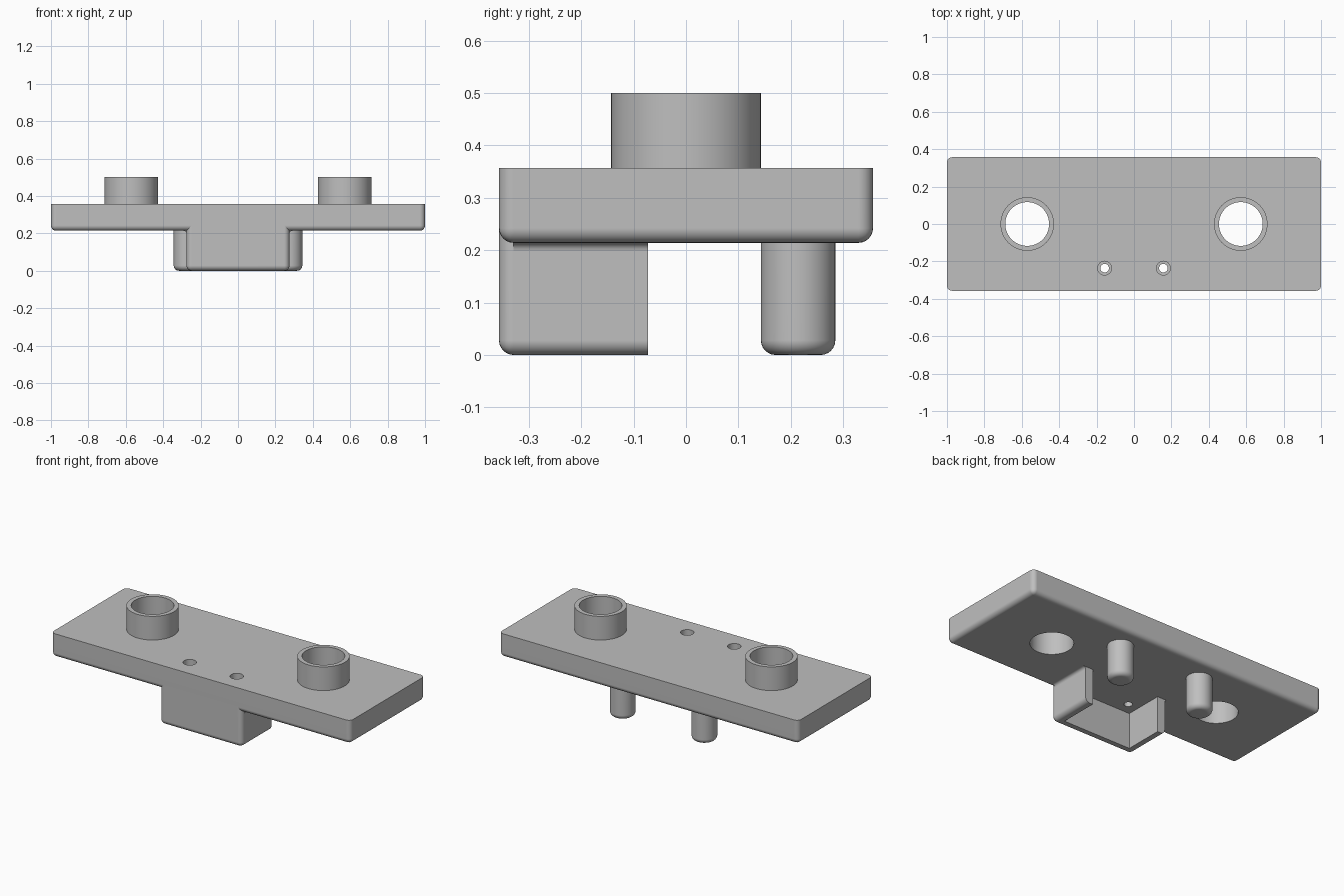
import bpy, bmesh
from math import pi, sin, cos, radians
from mathutils import Vector

default = bpy.data.objects.get("Cube")
if default:
    bpy.data.objects.remove(default, do_unlink=True)

GREY = (0.52, 0.52, 0.52, 1)
mat = bpy.data.materials.new("plain grey")
mat.use_nodes = True
mat.diffuse_color = GREY
mat.node_tree.nodes["Principled BSDF"].inputs["Base Color"].default_value = GREY

HALF_X, HALF_Y = 1.0, 0.357
BASE, TOP, BOSS_TOP = 0.214, 0.357, 0.5
ROUND = 0.028


def make(name, bm):
    bmesh.ops.recalc_face_normals(bm, faces=bm.faces)
    mesh = bpy.data.meshes.new(name)
    bm.to_mesh(mesh)
    bm.free()
    mesh.materials.append(mat)
    ob = bpy.data.objects.new(name, mesh)
    bpy.context.collection.objects.link(ob)
    return ob


def activate(ob):
    bpy.ops.object.select_all(action='DESELECT')
    ob.select_set(True)
    bpy.context.view_layer.objects.active = ob


def finish(ob):
    activate(ob)
    bpy.ops.object.shade_smooth_by_angle(angle=radians(30))
    ob.modifiers.new("flat_faces", 'WEIGHTED_NORMAL').keep_sharp = True


def lathe(name, profile, x, y, closed=False, steps=64):
    """Turn an (r, z) profile round the vertical through x, y."""
    bm = bmesh.new()
    vs = [bm.verts.new((x + r, y, z)) for r, z in profile]
    edges = [bm.edges.new(p) for p in zip(vs, vs[1:])]
    if closed:
        edges.append(bm.edges.new((vs[-1], vs[0])))
    bmesh.ops.spin(bm, geom=vs + edges, cent=(x, y, 0), axis=(0, 0, 1),
                   angle=2 * pi, steps=steps)
    bmesh.ops.remove_doubles(bm, verts=bm.verts, dist=1e-4)
    return make(name, bm)


def prism(points, offset):
    """Extrude a flat outline of 3D points."""
    bm = bmesh.new()
    face = bm.faces.new([bm.verts.new(p) for p in points])
    out = bmesh.ops.extrude_face_region(bm, geom=[face], use_keep_orig=True)
    moved = [v for v in out["geom"] if isinstance(v, bmesh.types.BMVert)]
    bmesh.ops.translate(bm, verts=moved, vec=offset)
    return bm


def round_edges(bm, rule):
    chosen = [e for e in bm.edges if rule(*(v.co for v in e.verts))]
    bmesh.ops.bevel(bm, geom=chosen, offset=ROUND, segments=6,
                    profile=0.5, affect='EDGES')


def upright(a, b):
    return abs(a.z - b.z) > 0.05


# Base plate: rounded corners and underside, crisp top
bm = prism([(sx * HALF_X, sy * HALF_Y, BASE)
            for sx, sy in ((-1, -1), (1, -1), (1, 1), (-1, 1))],
           Vector((0, 0, TOP - BASE)))
round_edges(bm, lambda a, b: upright(a, b) or a.z + b.z < BASE + TOP)
plate = make("base_plate", bm)

# Holes: two large bores and two small stepped screw holes
cutters = []
for s in (-1, 1):
    cutters.append(lathe("bore_cutter", [(0, 0.1), (0.117, 0.1), (0.117, 0.6), (0, 0.6)],
                         s * 0.571, 0))
    cutters.append(lathe("screw_cutter",
                         [(0, 0.1), (0.023, 0.1), (0.023, 0.285), (0.037, 0.285),
                          (0.037, 0.6), (0, 0.6)], s * 0.157, -0.236, steps=32))
for cutter in cutters:
    cut = plate.modifiers.new("hole", 'BOOLEAN')
    cut.operation, cut.solver, cut.object = 'DIFFERENCE', 'EXACT', cutter
    activate(plate)
    bpy.ops.object.modifier_apply(modifier=cut.name)
    bpy.data.objects.remove(cutter, do_unlink=True)
finish(plate)

# U-shaped bracket under the front edge, open to the back
W, WALL, BACK = 0.275, 0.05, -0.073
outline = [(-W, -HALF_Y), (W, -HALF_Y), (W, BACK), (W - WALL, BACK),
           (W - WALL, WALL - HALF_Y), (WALL - W, WALL - HALF_Y),
           (WALL - W, BACK), (-W, BACK)]
bm = prism([(x, y, 0) for x, y in outline], Vector((0, 0, BASE + ROUND)))


def bracket_rule(a, b):
    mid = (a + b) / 2
    front = abs(mid.y + HALF_Y) < 0.001
    side = abs(abs(mid.x) - W) < 0.001
    if upright(a, b):
        return front and side
    return mid.z < 0.001 and (front or side)


round_edges(bm, bracket_rule)
finish(make("bracket", bm))

for s, side in ((-1, "right"), (1, "left")):
    # Small concave blend where the bracket meets the plate
    r = 0.016
    arc = [(s * (W + r - r * cos(t)), -HALF_Y + ROUND, BASE - r + r * sin(t))
           for t in (i * pi / 10 for i in range(6))]
    corner = [(s * (W - 0.002), -HALF_Y + ROUND, BASE + 0.002)]
    bm = prism(corner + arc, Vector((0, BACK + HALF_Y - ROUND, 0)))
    finish(make(side + "_bracket_blend", bm))

    # Hollow boss on top
    finish(lathe(side + "_boss", [(0.117, TOP), (0.143, TOP), (0.143, BOSS_TOP),
                                  (0.117, BOSS_TOP)], s * 0.571, 0, closed=True))

    # Round-ended locating pin below
    R = 0.071
    tip = [(R - ROUND + ROUND * sin(t), ROUND - ROUND * cos(t))
           for t in (i * pi / 12 for i in range(7))]
    finish(lathe(side + "_pin", [(0, 0)] + tip + [(R, BASE + 0.01), (0, BASE + 0.01)],
                 s * 0.273, 0.214, steps=48))
